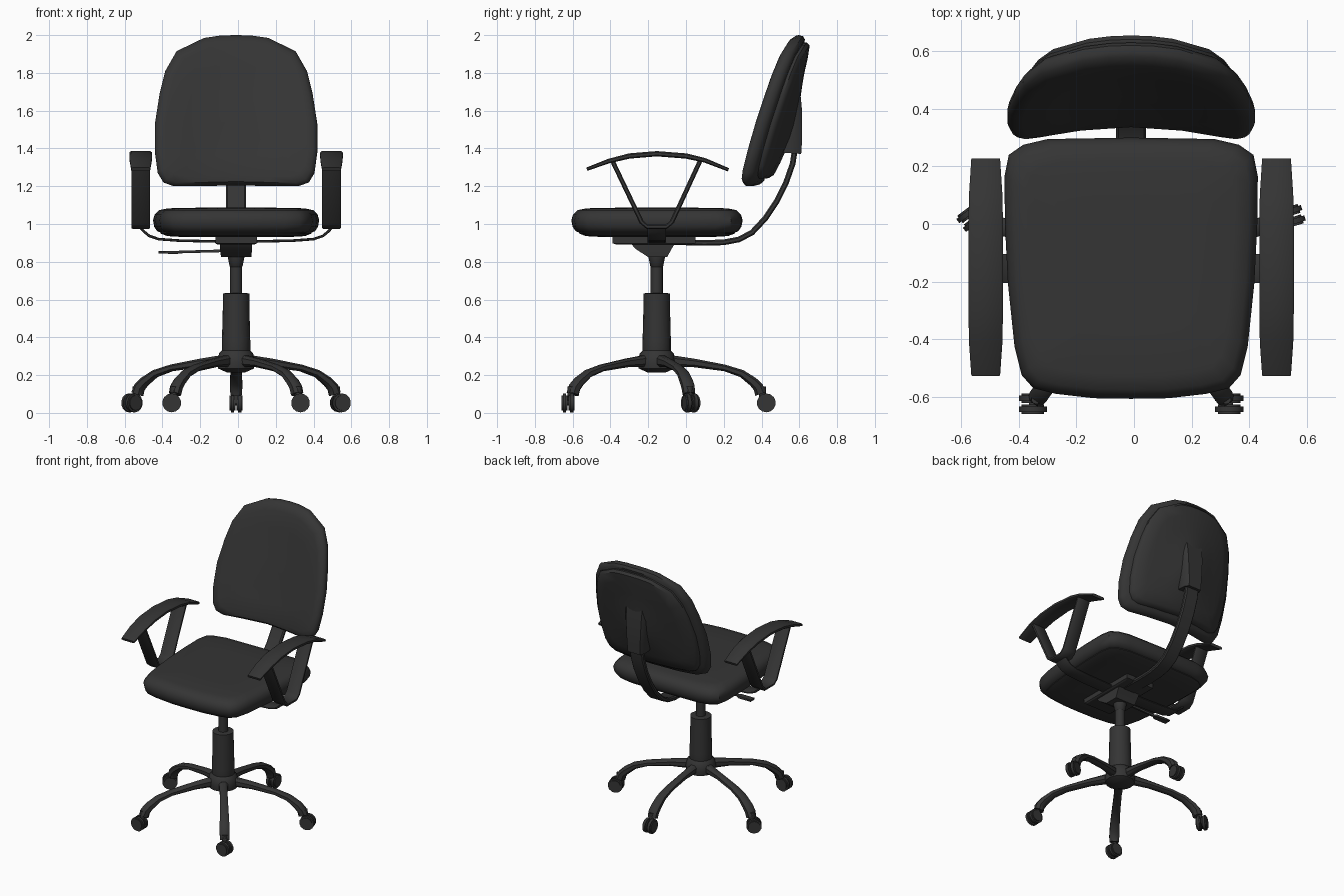
import bpy, bmesh, math
from mathutils import Vector, Matrix

if "Cube" in bpy.data.objects:
    bpy.data.objects.remove(bpy.data.objects["Cube"])

CX, CY = -0.01, -0.155      # swivel axis of the chair


def finish(name, bm, angle=40):
    bmesh.ops.recalc_face_normals(bm, faces=bm.faces)
    me = bpy.data.meshes.new(name)
    bm.to_mesh(me)
    bm.free()
    ob = bpy.data.objects.new(name, me)
    bpy.context.collection.objects.link(ob)
    bpy.ops.object.select_all(action='DESELECT')
    ob.select_set(True)
    bpy.context.view_layer.objects.active = ob
    bpy.ops.object.shade_smooth_by_angle(angle=math.radians(angle))
    return ob


def loft(name, rings, angle=40):
    """Skin closed rings of points and cap both ends."""
    bm = bmesh.new()
    vs = [[bm.verts.new(p) for p in r] for r in rings]
    n = len(vs[0])
    for a, b in zip(vs, vs[1:]):
        for i in range(n):
            j = (i + 1) % n
            bm.faces.new((a[i], a[j], b[j], b[i]))
    bm.faces.new(vs[0])
    bm.faces.new(vs[-1])
    return finish(name, bm, angle)


def sweep(name, path, across, widths, thicks, c=0.85):
    """Sweep a chamfered section along a path; 'across' is the width direction."""
    path = [Vector(p) for p in path]
    across = Vector(across).normalized()
    n = len(path)
    if not isinstance(widths, list):
        widths = [widths] * n
    if not isinstance(thicks, list):
        thicks = [thicks] * n
    sec = [(1, .5), (c, 1), (-c, 1), (-1, .5), (-1, -.5), (-c, -1), (c, -1), (1, -.5)]
    rings = []
    for i, p in enumerate(path):
        t = (path[min(i + 1, n - 1)] - path[max(i - 1, 0)]).normalized()
        nrm = across.cross(t)
        rings.append([p + across * (u * widths[i] / 2) + nrm * (v * thicks[i] / 2) for u, v in sec])
    return loft(name, rings)


def turned(name, profile, sides=16):
    """Round part on the swivel axis from (radius, z) pairs."""
    ang = [2 * math.pi * k / sides for k in range(sides)]
    return loft(name, [[(CX + r * math.cos(a), CY + r * math.sin(a), z) for a in ang] for r, z in profile])


def mirrored(half):
    """Close a half outline whose first and last points lie on the centre line."""
    return half + [(-x, y) for x, y in half[-2:0:-1]]


# Seat cushion and under-shell
seat_out = mirrored([(0, .455), (.29, .45), (.375, .43), (.425, .395), (.44, .32), (.438, .15), (.428, -.05),
                     (.405, -.27), (.38, -.37), (.34, -.415), (.26, -.435), (.13, -.45), (0, -.452)])


def seat_rings(levels):
    return [[(CX + x * s, CY + y * s, z) for x, y in seat_out] for s, z in levels]


loft("seat_cushion", seat_rings([(.05, 1.087), (.5, 1.086), (.82, 1.083), (.93, 1.073), (.98, 1.05), (1, 1.02),
                                 (.985, .985), (.95, .962), (.9, .953), (.05, .953)]))
loft("seat_shell", seat_rings([(.5, .96), (.91, .96), (.91, .95), (.83, .936), (.6, .93), (.05, .93)]))

# Backrest cushion and rear shell, curved around the sitter
back_out = mirrored([(0, 1.205), (.2, 1.2), (.33, 1.2), (.385, 1.22), (.415, 1.27), (.43, 1.38), (.43, 1.53),
                     (.405, 1.69), (.375, 1.81), (.315, 1.915), (.17, 1.985), (.08, 1.998), (0, 2.0)])


def back_rings(levels, bulge=0):
    out = []
    for s, d in levels:
        ring = []
        for x, z in back_out:
            x, z = x * s, 1.6 + (z - 1.6) * s
            y = .32 + .29 * (z - 1.2) - .35 * x * x + d
            y += bulge * math.exp(-(x / .16) ** 2 - ((z - 1.52) / .22) ** 2)
            ring.append((CX + x, y, z))
        out.append(ring)
    return out


loft("back_cushion", back_rings([(.05, 0), (.3, 0), (.6, 0), (.87, 0), (.95, .01), (.99, .03), (1, .045),
                                 (.985, .07), (.94, .085), (.6, .09), (.05, .09)]))
loft("back_shell", back_rings([(.6, .08), (.9, .08), (.9, .10), (.86, .118), (.7, .125), (.5, .125), (.35, .125),
                               (.2, .125), (.05, .125)], bulge=.04))
sweep("back_socket", [(CX, .55, 1.375), (CX, .555, 1.45), (CX, .565, 1.6), (CX, .575, 1.75)], (1, 0, 0),
      [.13, .14, .16, .17], [.12, .12, .10, .05], .75)

# Curved bar carrying the backrest
sweep("back_bar", [(CX, y, z) for y, z in [(-.1, .905), (.1, .9), (.2, .903), (.28, .918), (.35, .955), (.42, 1.03),
                                           (.48, 1.12), (.53, 1.22), (.565, 1.32), (.58, 1.42)]],
      (1, 0, 0), .105, .03)

# Armrests: arched pad, V strut, and bent support strap
for side, tag in ((-1, "left"), (1, "right")):
    X = CX + side * .505
    sweep("arm_pad_" + tag, [(X, y, z) for y, z in [(-.525, 1.29), (-.41, 1.333), (-.3, 1.36), (-.155, 1.372),
                                                    (0, 1.36), (.1, 1.337), (.225, 1.287)]],
          (1, 0, 0), [.1, .116, .12, .12, .12, .116, .1], [.018, .024, .028, .028, .028, .024, .018])
    sweep("arm_strut_" + tag, [(X, y, z) for y, z in [(-.39, 1.335), (-.235, 1.01), (-.205, .985), (-.105, .985),
                                                      (-.075, 1.01), (.075, 1.335)]],
          (1, 0, 0), [.1, .1, .1, .1, .1, .1], .024)
    sweep("arm_support_" + tag, [(CX + side * x, CY, z) for x, z in [(.51, .985), (.49, .962), (.46, .937), (.41, .92),
                                                                     (.3, .912), (.08, .907)]],
          (0, 1, 0), .1, .014)


def box(x, y0, y1, z):
    return [(CX - x, y0, z), (CX + x, y0, z), (CX + x, y1, z), (CX - x, y1, z)]


# Tilt mechanism and height lever
loft("mount_plate", [box(.11, -.39, .05, .93), box(.11, -.39, .05, .898), box(.10, -.37, .03, .892)], 30)
loft("mechanism_box", [box(.085, -.29, -.06, .895), box(.085, -.27, -.075, .87), box(.08, -.2, -.1, .825)], 30)
sweep("height_lever", [(-.08, -.16, .858), (-.3, -.16, .852), (-.32, -.16, .85), (-.42, -.16, .85)],
      (0, 1, 0), [.016, .016, .045, .05], [.014, .014, .016, .014])

# Gas lift column and hub
turned("column_neck", [(.028, .77), (.034, .775), (.045, .83), (.045, .84)])
turned("gas_rod", [(.032, .6), (.032, .8)])
turned("column_sleeve", [(.055, .23), (.075, .30), (.075, .38), (.07, .57), (.07, .632), (.05, .635)])
turned("base_hub", [(.05, .215), (.095, .235), (.10, .27), (.09, .315), (.07, .335)], 20)

# Five-star base with twin-wheel casters; second value is the caster swivel
for k, swivel in enumerate((0, 55, -54, 54, 0)):
    a = math.radians(90 + 72 * k)
    d = Vector((math.cos(a), math.sin(a), 0))
    o = Vector((CX, CY, 0))
    sweep(f"base_leg_{k}", [o + d * r + Vector((0, 0, z)) for r, z in
                            [(.05, .277), (.2, .264), (.36, .238), (.45, .208), (.51, .165), (.538, .135), (.55, .1)]],
          (-d.y, d.x, 0), [.06, .05, .055, .06, .065, .065, .06], [.065, .045, .035, .04, .05, .055, .06], .5)
    hub = o + d * .58 + Vector((0, 0, .053))
    rot = Matrix.Rotation(a + math.radians(swivel), 4, 'Z') @ Matrix.Rotation(math.pi / 2, 4, 'X')
    bm = bmesh.new()
    for off in (-.019, .019):
        for r, h in ((.05, .018), (.04, .032)):
            bmesh.ops.create_cone(bm, cap_ends=True, segments=14, radius1=r, radius2=r, depth=h,
                                  matrix=Matrix.Translation(hub) @ rot @ Matrix.Translation((0, 0, off)))
    bmesh.ops.create_cone(bm, cap_ends=True, segments=10, radius1=.018, radius2=.018, depth=.09,
                          matrix=Matrix.Translation(o + d * .56 + Vector((0, 0, .095))))
    bmesh.ops.create_cone(bm, cap_ends=True, segments=10, radius1=.014, radius2=.014, depth=.04,
                          matrix=Matrix.Translation(hub) @ rot)
    finish(f"caster_{k}", bm)

# Dark upholstery and plastic
dark = bpy.data.materials.new("charcoal")
dark.diffuse_color = (.035, .035, .035, 1)
dark.use_nodes = True
dark.node_tree.nodes["Principled BSDF"].inputs["Base Color"].default_value = dark.diffuse_color
for ob in bpy.context.collection.objects:
    ob.data.materials.append(dark)
